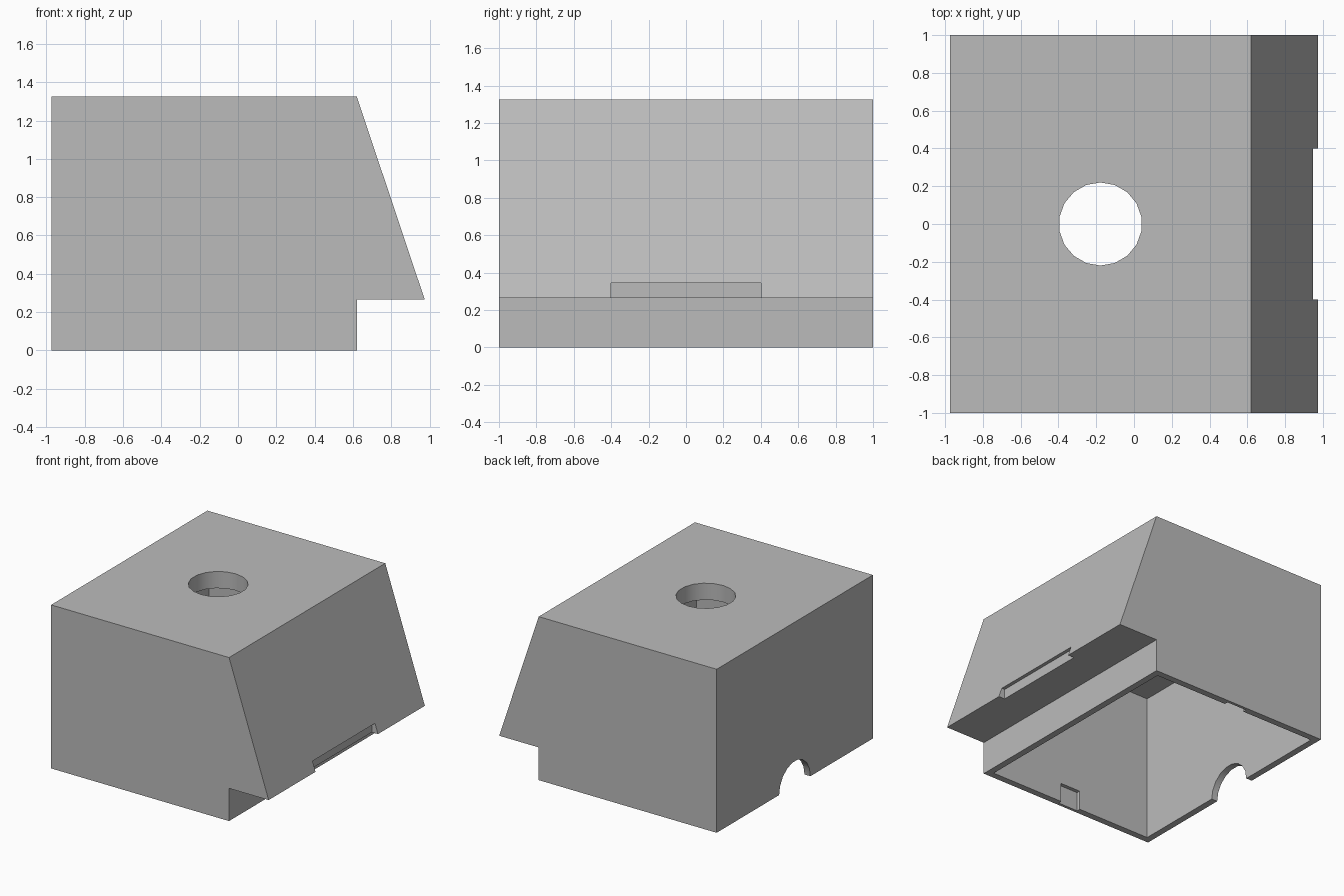
import bpy
import bmesh
import math
from mathutils import Matrix, Vector

old = bpy.data.objects.get("Cube")
if old:
    bpy.data.objects.remove(old, do_unlink=True)

LEFT, RIGHT, TIP = -0.975, 0.62, 0.975
STEP, TOP, WALL, ROOF = 0.265, 1.325, 0.053, 1.19
MID = (LEFT + RIGHT) / 2

grey = bpy.data.materials.new("plain grey")
grey.use_nodes = True
colour = (0.5, 0.5, 0.5, 1)
grey.diffuse_color = colour
grey.node_tree.nodes["Principled BSDF"].inputs["Base Color"].default_value = colour


def add_object(name, bm):
    bmesh.ops.recalc_face_normals(bm, faces=bm.faces)
    mesh = bpy.data.meshes.new(name)
    bm.to_mesh(mesh)
    bm.free()
    mesh.materials.append(grey)
    obj = bpy.data.objects.new(name, mesh)
    bpy.context.collection.objects.link(obj)
    return obj


def box(name, low, high):
    low, high = Vector(low), Vector(high)
    bm = bmesh.new()
    bmesh.ops.create_cube(bm, size=1, matrix=Matrix.Translation((low + high) / 2)
                          @ Matrix.Diagonal((*(high - low), 1)))
    return add_object(name, bm)


def cylinder(name, centre, radius, depth, sides, rotation=Matrix()):
    bm = bmesh.new()
    bmesh.ops.create_cone(bm, cap_ends=True, segments=sides, radius1=radius,
                          radius2=radius, depth=depth,
                          matrix=Matrix.Translation(centre) @ rotation)
    return add_object(name, bm)


# Housing: side profile with the sloping overhang, extruded front to back
profile = [(LEFT, 0), (RIGHT, 0), (RIGHT, STEP), (TIP, STEP), (RIGHT, TOP), (LEFT, TOP)]
bm = bmesh.new()
face = bm.faces.new([bm.verts.new((x, -1, z)) for x, z in profile])
extruded = bmesh.ops.extrude_face_region(bm, geom=[face])["geom"]
bmesh.ops.translate(bm, vec=(0, 2, 0),
                    verts=[v for v in extruded if isinstance(v, bmesh.types.BMVert)])
housing = add_object("housing", bm)

# Cutters: inner cavity, roof hole, cable opening, overhang notch, wall recesses
cutters = [
    box("cavity_cutter", (LEFT + WALL, WALL - 1, -0.1), (RIGHT - WALL, 1 - WALL, ROOF)),
    cylinder("roof_hole_cutter", (MID, 0, TOP), 0.22, 0.6, 18),
    cylinder("cable_opening_cutter", (LEFT, 0, 0), 0.2, 0.3, 18,
             Matrix.Rotation(math.pi / 2, 4, "Y")),
    box("notch_cutter", (0.92, -0.4, 0.2), (1.1, 0.4, 0.345)),
]
for side, label in ((-1, "front"), (1, "back")):
    ys = sorted((side * 0.9, side * (1 - WALL + 0.03)))
    cutters.append(box(label + "_recess_cutter", (MID - 0.09, ys[0], -0.1),
                       (MID + 0.09, ys[1], 0.155)))

for cutter in cutters:
    cut = housing.modifiers.new(cutter.name, "BOOLEAN")
    cut.operation = "DIFFERENCE"
    cut.solver = "EXACT"
    cut.object = cutter

# Apply the cuts and remove the cutters
bpy.context.view_layer.objects.active = housing
housing.select_set(True)
for cut in list(housing.modifiers):
    bpy.ops.object.modifier_apply(modifier=cut.name)
for cutter in cutters:
    bpy.data.objects.remove(cutter, do_unlink=True)
bpy.ops.object.shade_smooth_by_angle(angle=math.radians(30))
